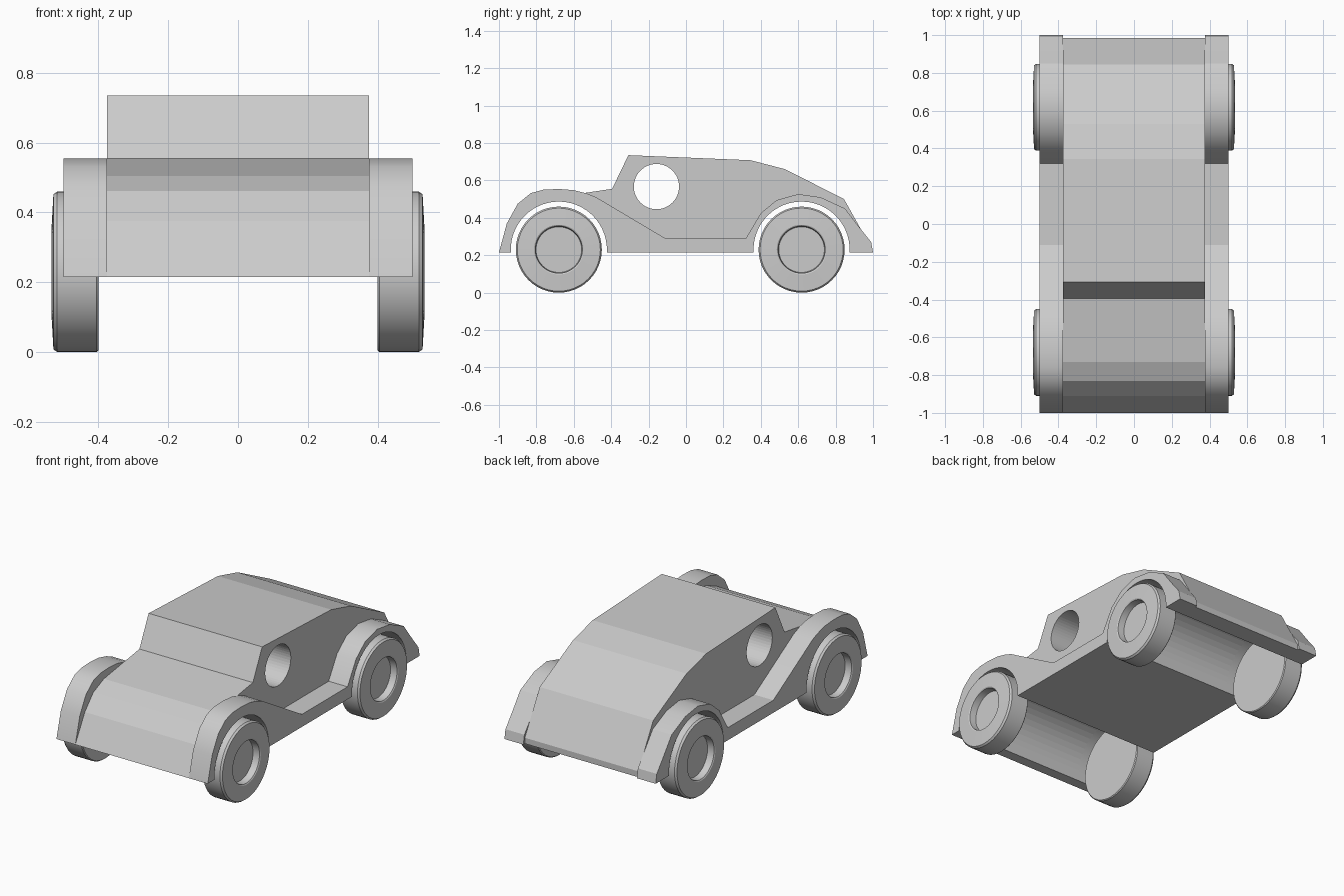
import bpy, bmesh, math

if "Cube" in bpy.data.objects:
    bpy.data.objects.remove(bpy.data.objects["Cube"])

grey = bpy.data.materials.new("plain grey")
grey.diffuse_color = (0.6, 0.6, 0.6, 1)
grey.use_nodes = True
grey.node_tree.nodes["Principled BSDF"].inputs["Base Color"].default_value = grey.diffuse_color

ARCH_R, AXLE_Z, SILL = 0.257, 0.23, 0.215
FRONT_Y, REAR_Y = -0.68, 0.618


def finish(name, bm):
    bmesh.ops.recalc_face_normals(bm, faces=bm.faces)
    me = bpy.data.meshes.new(name)
    bm.to_mesh(me)
    bm.free()
    me.materials.append(grey)
    ob = bpy.data.objects.new(name, me)
    bpy.context.collection.objects.link(ob)
    return ob


def activate(ob):
    bpy.ops.object.select_all(action='DESELECT')
    ob.select_set(True)
    bpy.context.view_layer.objects.active = ob


def smooth(ob, deg):
    activate(ob)
    bpy.ops.object.shade_smooth_by_angle(angle=math.radians(deg))


def slab(name, pts, x0, x1):
    """Extrude a side profile of (y, z) points from x0 to x1."""
    bm = bmesh.new()
    f = bm.faces.new([bm.verts.new((x0, y, z)) for y, z in pts])
    r = bmesh.ops.extrude_face_region(bm, geom=[f])
    vs = [v for v in r["geom"] if isinstance(v, bmesh.types.BMVert)]
    bmesh.ops.translate(bm, vec=(x1 - x0, 0, 0), verts=vs)
    return finish(name, bm)


def arch(yc, n=26):
    """Wheel arch points, running from the rear foot to the front foot."""
    dip = math.asin((SILL - AXLE_Z) / ARCH_R)
    pts = []
    for i in range(n + 1):
        a = dip + (math.pi - 2 * dip) * i / n
        pts.append((yc + ARCH_R * math.cos(a), AXLE_Z + ARCH_R * math.sin(a)))
    return pts


underside = arch(REAR_Y) + arch(FRONT_Y)

# Cabin and hood, one full-width profile
body_top = [(-1.0, SILL), (-0.91, 0.375), (-0.83, 0.462), (-0.73, 0.505),
            (-0.395, 0.555), (-0.308, 0.735), (0.345, 0.708), (0.53, 0.66),
            (0.845, 0.5), (0.985, 0.25), (0.985, SILL)]
body = slab("car_body", body_top + underside, -0.375, 0.375)

# Round side window, bored right through
bpy.ops.mesh.primitive_cylinder_add(vertices=48, radius=0.121, depth=2,
                                    location=(0, -0.158, 0.567),
                                    rotation=(0, math.pi / 2, 0))
cutter = bpy.context.object
cutter.name = "window_cutter"
cutter.hide_render = True
cutter.data.materials.append(grey)
mod = body.modifiers.new("window", 'BOOLEAN')
mod.operation, mod.solver, mod.object = 'DIFFERENCE', 'EXACT', cutter
activate(body)
bpy.ops.object.modifier_apply(modifier=mod.name)
bpy.data.objects.remove(cutter)

# Fenders with running boards
fender_top = [(-1.0, SILL), (-0.958, 0.37), (-0.9, 0.475), (-0.83, 0.532),
              (-0.76, 0.551), (-0.68, 0.554), (-0.6, 0.548), (-0.53, 0.53),
              (-0.48, 0.51), (-0.11, 0.29), (0.32, 0.29), (0.40, 0.425),
              (0.485, 0.495), (0.6, 0.527), (0.72, 0.51), (0.85, 0.45),
              (0.93, 0.345), (0.99, 0.27), (1.0, SILL)]
for side, s in (("right", 1), ("left", -1)):
    smooth(slab(side + "_fender", fender_top + underside,
                s * 0.375, s * 0.5), 24)

# Wheels: turned section of (x, radius) with a recessed hub
section = [(0.40, 0.0), (0.40, 0.225), (0.405, 0.23), (0.518, 0.23),
           (0.529, 0.222), (0.534, 0.133), (0.53, 0.126), (0.49, 0.122),
           (0.49, 0.0)]


def wheel(name, s, yc):
    bm = bmesh.new()
    vs = [bm.verts.new((s * x, yc, AXLE_Z + r)) for x, r in section]
    es = [bm.edges.new(p) for p in zip(vs, vs[1:])]
    bmesh.ops.spin(bm, geom=vs + es, cent=(0, yc, AXLE_Z), axis=(1, 0, 0),
                   angle=2 * math.pi, steps=48)
    bmesh.ops.remove_doubles(bm, verts=bm.verts, dist=0.0005)
    smooth(finish(name, bm), 30)


for side, s in (("right", 1), ("left", -1)):
    wheel("front_%s_wheel" % side, s, FRONT_Y)
    wheel("rear_%s_wheel" % side, s, REAR_Y)
